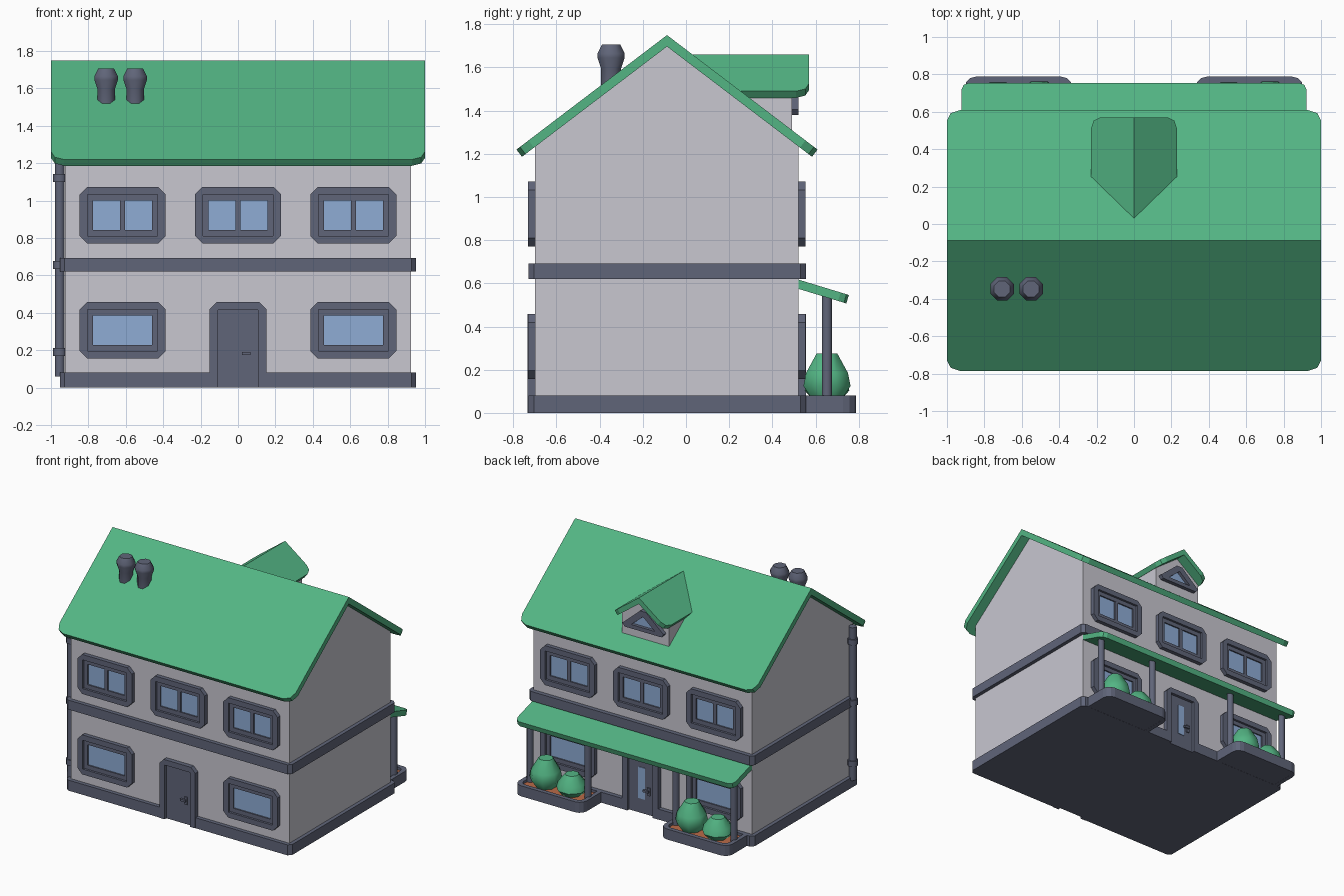
import bpy, bmesh, math
from mathutils import Matrix, Vector

if "Cube" in bpy.data.objects:
    bpy.data.objects.remove(bpy.data.objects["Cube"])


def mat(name, rgb):
    m = bpy.data.materials.new(name)
    lin = [(c / 255 / 12.92 if c < 11 else ((c / 255 + 0.055) / 1.055) ** 2.4) for c in rgb]
    m.diffuse_color = (*lin, 1)
    m.use_nodes = True
    m.node_tree.nodes["Principled BSDF"].inputs["Base Color"].default_value = m.diffuse_color
    return m


WALL = mat("wall_grey", (200, 199, 208))
TRIM = mat("trim_slate", (96, 101, 121))
GREEN = mat("roof_green", (83, 181, 132))
GLASS = mat("glass_blue", (142, 172, 213))
SOIL = mat("soil_brown", (186, 106, 72))


def finish(bm, name, material, M=Matrix(), smooth=False):
    bmesh.ops.remove_doubles(bm, verts=bm.verts, dist=1e-5)
    bmesh.ops.transform(bm, matrix=M, verts=bm.verts)
    bmesh.ops.recalc_face_normals(bm, faces=bm.faces)
    me = bpy.data.meshes.new(name)
    for f in bm.faces:
        f.smooth = smooth
    bm.to_mesh(me)
    bm.free()
    if smooth:
        me.set_sharp_from_angle(angle=math.radians(50))
    me.materials.append(material)
    ob = bpy.data.objects.new(name, me)
    bpy.context.collection.objects.link(ob)
    return ob


def strip(bm, a, b):
    for i in range(len(a)):
        j = (i + 1) % len(a)
        bm.faces.new((a[i], a[j], b[j], b[i]))


def prism(name, pts, z0, z1, material, M=Matrix()):
    """Flat outline pushed from z0 to z1 in the frame M."""
    bm = bmesh.new()
    lo = [bm.verts.new((x, y, z0)) for x, y in pts]
    hi = [bm.verts.new((x, y, z1)) for x, y in pts]
    strip(bm, lo, hi)
    bm.faces.new(lo[::-1])
    bm.faces.new(hi)
    return finish(bm, name, material, M)


def ring(name, outer, inner, z0, z1, material, M=Matrix()):
    bm = bmesh.new()
    loops = [[bm.verts.new((x, y, z)) for x, y in p]
             for p, z in ((outer, z0), (outer, z1), (inner, z1), (inner, z0))]
    for k in range(4):
        strip(bm, loops[k], loops[(k + 1) % 4])
    return finish(bm, name, material, M)


def lathe(name, profile, x, y, material, sides=8):
    bm = bmesh.new()
    loops = []
    for r, z in profile:
        loops.append([bm.verts.new((r * math.cos(math.tau * (i + .5) / sides),
                                    r * math.sin(math.tau * (i + .5) / sides), z)) for i in range(sides)])
    for a, b in zip(loops, loops[1:]):
        strip(bm, a, b)
    bm.faces.new(loops[0][::-1])
    bm.faces.new(loops[-1])
    return finish(bm, name, material, Matrix.Translation((x, y, 0)), True)


def rrect(x0, y0, x1, y1, r=(0, 0, 0, 0), seg=1):
    """Rectangle with a corner radius for bottom-left, bottom-right, top-right, top-left."""
    out = []
    corners = ((x0, y0, 1, 1), (x1, y0, -1, 1), (x1, y1, -1, -1), (x0, y1, 1, -1))
    for k, (x, y, sx, sy) in enumerate(corners):
        for i in range(seg + 1):
            a = math.pi + math.pi / 2 * (k + i / seg)
            out.append((x + sx * r[k] + r[k] * math.cos(a), y + sy * r[k] + r[k] * math.sin(a)))
    return out if max(r) == 0 or min(r) > 0 else [p for i, p in enumerate(out)
                                                  if (Vector(p) - Vector(out[i - 1])).length > 1e-6]


def frame(origin, heading, pitch):
    return (Matrix.Translation(origin) @ Matrix.Rotation(math.radians(heading), 4, 'Z')
            @ Matrix.Rotation(pitch, 4, 'X'))


def box(x0, y0, x1, y1):
    return [(x0, y0), (x1, y0), (x1, y1), (x0, y1)]


YF, YB, RIDGE = -0.70, 0.522, -0.088
UP = math.pi / 2
FRONT, BACK = frame((0, YF, 0), 0, UP), frame((0, YB, 0), 180, UP)

# House body with gables, extruded along x
SIDE = frame((0, 0, 0), 90, UP)
prism("house_walls", [(YF, 0.03), (YB, 0.03), (YB, 1.24), (RIDGE, 1.71), (YF, 1.24)], -0.925, 0.925, WALL, SIDE)

# Plinth with a notch at each door, and the storey band
x, f, b, c, d = 0.953, -0.73, 0.555, 0.025, 0.107
prism("plinth", [(-x, f + c), (-x + c, f), (-d, f), (-d, f + .025), (d, f + .025), (d, f), (x - c, f), (x, f + c),
                 (x, b - c), (x - c, b), (d, b), (d, b - .025), (-d, b - .025), (-d, b), (-x + c, b), (-x, b - c)],
      0, 0.08, TRIM)
prism("storey_band", rrect(-x, f, x, b, (c,) * 4), 0.62, 0.692, TRIM)

# Main roof: two slabs with rounded eave corners
pitch = math.atan2(0.53, 0.697)
for side, h in (("front", 0), ("back", 180)):
    prism("roof_" + side, rrect(-1, -0.876, 1, 0, (.07, .07, 0, 0), 2), -0.042, 0, GREEN,
          frame((0, RIDGE, 1.75), h, pitch))

# Windows and doors on both long sides
for side, M in (("front", FRONT), ("back", BACK)):
    for cx, cz, split in ((-.617, .307, 0), (.617, .307, 0), (-.617, .922, 1), (0, .922, 1), (.617, .922, 1)):
        W = M @ Matrix.Translation((cx, cz, 0))
        mid = rrect(-.187, -.11, .187, .11)
        n = side + "_window_"
        ring(n + "frame", rrect(-.23, -.151, .23, .151, (.04,) * 4), mid, -.01, .031, TRIM, W)
        ring(n + "sash", mid, rrect(-.157, -.078, .157, .078), -.01, .014, TRIM, W)
        prism(n + "glass", box(-.16, -.08, .16, .08), -.002, .004, GLASS, W)
        if split:
            prism(n + "mullion", box(-.014, -.08, .014, .08), 0, .013, TRIM, W)
    prism(side + "_door_frame", [(-.152, 0), (-.152, .42), (-.115, .457), (.115, .457), (.152, .42), (.152, 0),
                                 (.107, 0), (.107, .415), (-.107, .415), (-.107, 0)], -.01, .034, TRIM, M)
    prism(side + "_door", box(-.107, 0, .107, .415), -.01, .012, TRIM, M)
    prism(side + "_door_plate", box(.05, .15, .073, .21), .01, .02, TRIM, M)
    prism(side + "_door_handle", box(.022, .175, .066, .191), .018, .034, TRIM, M)
prism("back_door_glass", box(-.028, .11, .028, .35), .01, .016, GLASS, BACK)

# Dormer: wall, small gable roof, triangular window
DORMER = frame((0, 0.49, 0), 180, UP)
prism("dormer_walls", [(-.2, 1.27), (.2, 1.27), (.2, 1.465), (0, 1.615), (-.2, 1.465)], -.42, 0, WALL, DORMER)
dp = math.atan2(0.17, 0.23)
for side, h, x0, x1, r in (("right", 90, .02, .57, (0, .06, 0, 0)), ("left", -90, -.57, -.02, (.06, 0, 0, 0))):
    prism("dormer_roof_" + side, rrect(x0, -.286, x1, 0, r, 2), -.038, 0, GREEN, frame((0, 0, 1.66), h, dp))
tri = [(-.155, 1.38), (.155, 1.38), (.175, 1.405), (.025, 1.535), (-.025, 1.535), (-.175, 1.405)]
hole = [(-.10, 1.41), (.10, 1.41), (.10, 1.41), (0, 1.495), (0, 1.495), (-.10, 1.41)]
ring("dormer_window_frame", tri, hole, -.01, .03, TRIM, DORMER)
prism("dormer_glass", [hole[0], hole[1], hole[3]], -.002, .006, GLASS, DORMER)

# Chimney pots
for cx in (-.705, -.55):
    lathe("chimney_pot", [(.05, 1.48), (.05, 1.595), (.068, 1.645), (.068, 1.665), (.046, 1.706)], cx, -.347, TRIM)

# Downpipe with collars
px, py = -.953, -.655
lathe("downpipe", [(.028, .06), (.028, 1.23)], px, py, TRIM)
for z in (.19, .655, 1.12):
    lathe("pipe_collar", [(.038, z - .021), (.038, z + .021)], px, py, TRIM)

# Porch roof
prism("porch_roof", rrect(-.923, -.243, .923, .01, (.04, .04, 0, 0), 2), -.041, 0, GREEN,
      frame((0, YB, .617), 180, math.atan2(.07, .23)))

# Planters, posts and bushes
for s in (-1, 1):
    cx = s * .617
    ring("planter", rrect(cx - .288, .53, cx + .288, .788, (.001, .001, .06, .06), 3),
         rrect(cx - .255, .553, cx + .255, .755, (.001, .001, .04, .04), 3), 0, .08, TRIM)
    prism("planter_soil", rrect(cx - .258, .54, cx + .258, .758, (.001, .001, .042, .042), 3), .012, .06, SOIL)
    prism("planter_base", rrect(cx - .28, .53, cx + .28, .78, (.001, .001, .055, .055), 3), .001, .014, TRIM)
    for off in (-.245, .245):
        lathe("porch_post", [(.025, .05), (.025, .56)], cx + off, .653, TRIM)
    for off, k, r in ((.11, 1, 1), (-.11, .72, .95)):
        lathe("bush", [(q * r, .05 + (z - .05) * k) for q, z in
                       ((.065, .05), (.118, .125), (.105, .185), (.052, .275))], cx + off, .653, GREEN)
